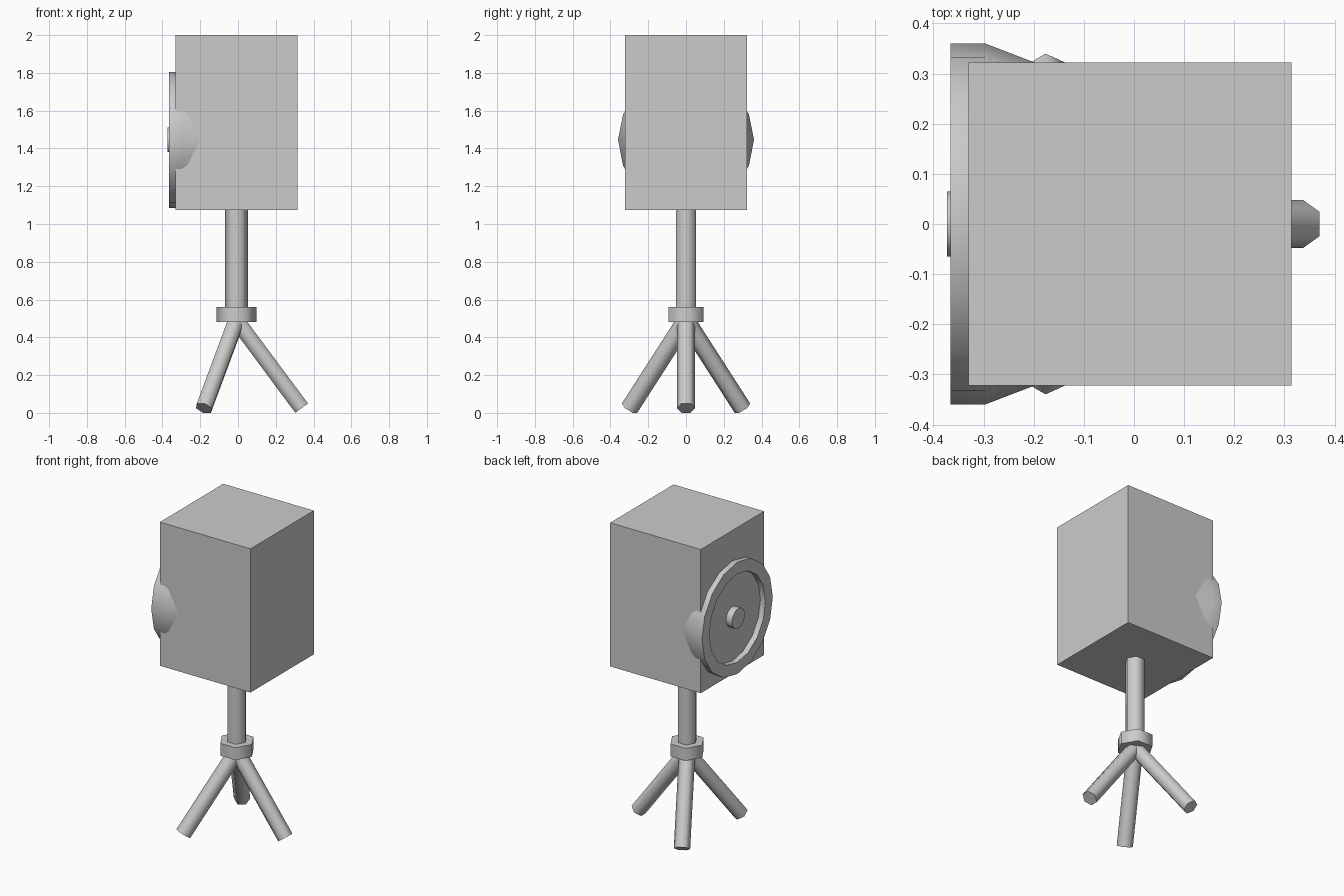
import bpy, bmesh, math
from mathutils import Matrix, Vector

if "Cube" in bpy.data.objects:
    bpy.data.objects.remove(bpy.data.objects["Cube"], do_unlink=True)

CX = -0.008      # common vertical axis of box, post and tripod
SPEAKER_Z = 1.445

grey = bpy.data.materials.new("light_grey")
grey.use_nodes = True
colour = (0.6, 0.6, 0.6, 1)
grey.diffuse_color = colour
grey.node_tree.nodes["Principled BSDF"].inputs["Base Color"].default_value = colour


def finish(name, bm, smooth_angle=None):
    bmesh.ops.recalc_face_normals(bm, faces=bm.faces)
    mesh = bpy.data.meshes.new(name)
    bm.to_mesh(mesh)
    bm.free()
    mesh.materials.append(grey)
    obj = bpy.data.objects.new(name, mesh)
    bpy.context.collection.objects.link(obj)
    if smooth_angle:
        bpy.ops.object.select_all(action="DESELECT")
        obj.select_set(True)
        bpy.context.view_layer.objects.active = obj
        bpy.ops.object.shade_smooth_by_angle(angle=math.radians(smooth_angle))
    return obj


def turned(name, profile, sides, origin, axis, side, smooth_angle):
    """Capped solid from (radius, distance) points along axis; first corner lies towards side."""
    axis, side = Vector(axis).normalized(), Vector(side).normalized()
    frame = Matrix((side, axis.cross(side), axis)).transposed()
    bm = bmesh.new()
    rings = []
    for radius, dist in profile:
        ring = []
        for i in range(sides):
            a = math.tau * i / sides
            local = Vector((radius * math.cos(a), radius * math.sin(a), dist))
            ring.append(bm.verts.new(Vector(origin) + frame @ local))
        rings.append(ring)
    for low, high in zip(rings, rings[1:]):
        for i in range(sides):
            j = (i + 1) % sides
            bm.faces.new((low[i], low[j], high[j], high[i]))
    bm.faces.new(rings[0])
    bm.faces.new(rings[-1])
    return finish(name, bm, smooth_angle)


# Cabinet
bm = bmesh.new()
bmesh.ops.create_cube(bm, size=1, matrix=Matrix.Translation((CX, 0, 1.5375))
                      @ Matrix.Diagonal((0.645, 0.645, 0.925, 1)))
finish("cabinet", bm)

# Driver ring with its cone, and the hub in the middle, facing -x
turned("driver_ring",
       [(0.285, 0.325), (0.285, 0.366), (0.36, 0.366), (0.36, 0.297), (0.2, -0.12)],
       16, (0, 0, SPEAKER_Z), (-1, 0, 0), (0, 1, 0), 30)
turned("driver_hub", [(0.065, 0.3), (0.065, 0.373)],
       16, (0, 0, SPEAKER_Z), (-1, 0, 0), (0, 1, 0), 30)

# Post and collar
turned("post", [(0.06, 0.5), (0.06, 1.1)], 6, (CX, 0, 0), (0, 0, 1), (1, 0, 0), 65)
turned("collar", [(0.107, 0.48), (0.107, 0.56)], 6, (CX, 0, 0), (0, 0, 1), (1, 0, 0), 65)

# Three splayed legs
top = Vector((CX, 0, 0.49))
for n in range(3):
    a = math.tau * n / 3
    foot = Vector((CX + 0.345 * math.cos(a), 0.345 * math.sin(a), 0.025))
    turned(f"leg_{n + 1}", [(0.048, 0), (0.048, (foot - top).length)],
           6, top, foot - top, (-math.sin(a), math.cos(a), 0), 65)
